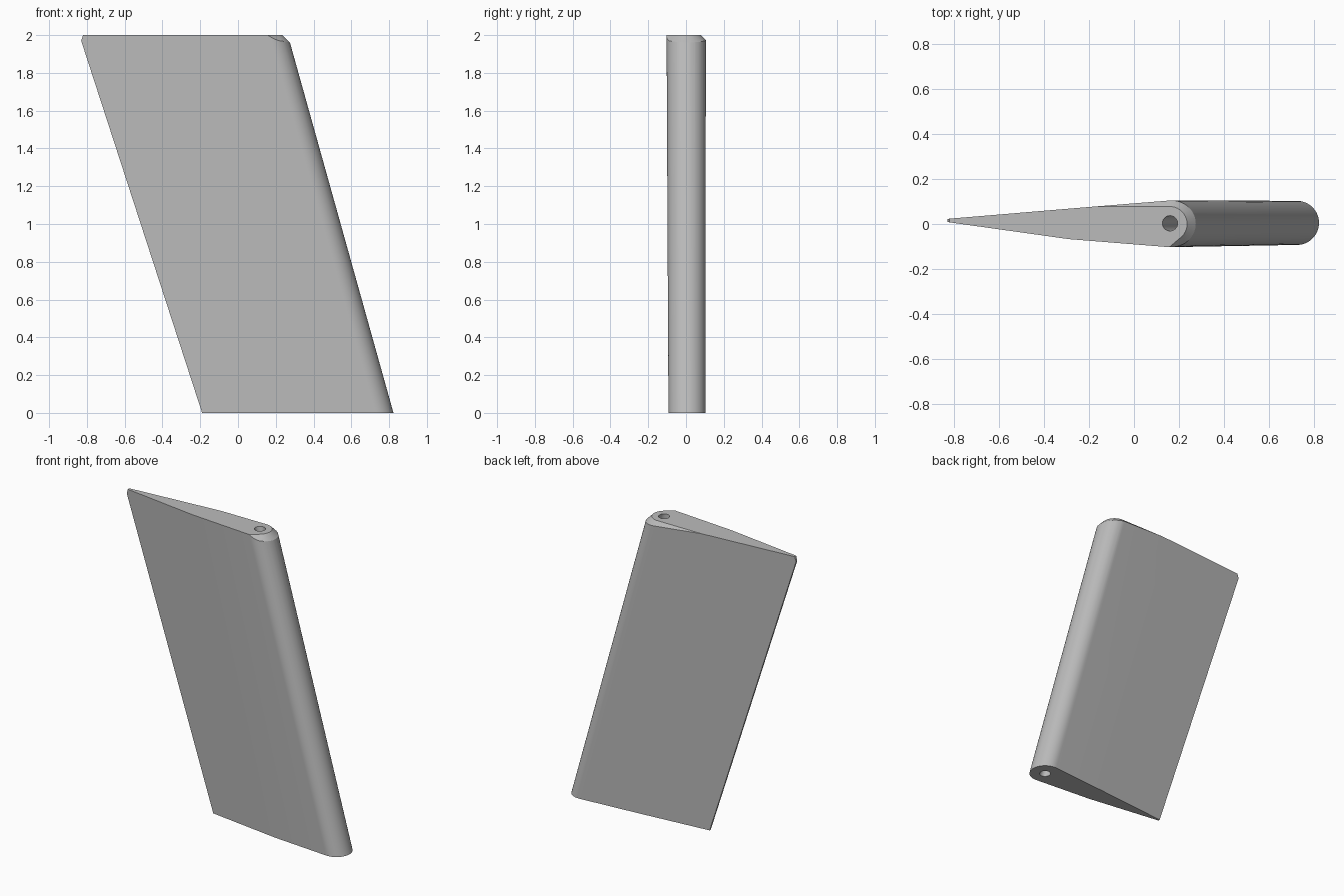
import bpy, bmesh, math
from mathutils import Vector

if "Cube" in bpy.data.objects:
    bpy.data.objects.remove(bpy.data.objects["Cube"])

grey = bpy.data.materials.new("plain grey")
grey.diffuse_color = (0.5, 0.5, 0.5, 1)
grey.use_nodes = True
grey.node_tree.nodes["Principled BSDF"].inputs["Base Color"].default_value = grey.diffuse_color


def section(tail_x, cx, cy, r, z):
    """Tapered section: thin tail, slightly bulged flanks, round leading edge."""
    mid = cx - 0.45 * (cx - tail_x)
    pts = [(tail_x, 0.010), (mid, cy - 0.55 * r - 0.011)]
    steps = 28
    for i in range(steps + 1):
        a = math.radians(-96 + 192 * i / steps)
        pts.append((cx + r * math.cos(a), cy + r * math.sin(a)))
    pts += [(mid, cy + 0.55 * r + 0.010), (tail_x, 0.022)]
    return [Vector((x, y, z)) for x, y in pts]


def add_object(name, bm):
    bmesh.ops.recalc_face_normals(bm, faces=bm.faces)
    me = bpy.data.meshes.new(name)
    bm.to_mesh(me)
    bm.free()
    me.materials.append(grey)
    ob = bpy.data.objects.new(name, me)
    bpy.context.collection.objects.link(ob)
    return ob


def loft(bm, low, high):
    a = [bm.verts.new(p) for p in low]
    b = [bm.verts.new(p) for p in high]
    n = len(a)
    for i in range(n):
        j = (i + 1) % n
        bm.faces.new((a[i], a[j], b[j], b[i]))
    bm.faces.new(a[::-1])
    bm.faces.new(b)


def trim(bm, point, normal):
    """Cut away everything beyond a plane and cap the opening."""
    geom = bm.verts[:] + bm.edges[:] + bm.faces[:]
    bmesh.ops.bisect_plane(bm, geom=geom, dist=1e-6, plane_co=point,
                           plane_no=normal, clear_outer=True)
    edges = [e for e in bm.edges if e.is_boundary]
    if edges:
        bmesh.ops.holes_fill(bm, edges=edges, sides=0)


# Swept blade
bm = bmesh.new()
loft(bm, section(-0.19, 0.725, 0.005, 0.098, 0), section(-0.84, 0.16, 0.001, 0.104, 2))

# Clipped rear tip and bevelled top rim around the leading edge
trim(bm, Vector((-0.83, 0, 1.97)), Vector((-0.95, 0, 0.32)))
for deg in range(90, -51, -10):
    n = Vector((math.cos(math.radians(deg)), math.sin(math.radians(deg)), 0))
    trim(bm, Vector((0.158, 0, 2)) + n * 0.078, (n + Vector((0, 0, 1))).normalized())
blade = add_object("blade", bm)

# Pivot bore following the leading edge
bm = bmesh.new()


def ring(z):
    cx = 0.725 - 0.2825 * z
    return [Vector((cx + 0.034 * math.cos(t), 0.003 + 0.034 * math.sin(t), z))
            for t in (2 * math.pi * i / 24 for i in range(24))]


loft(bm, ring(-0.1), ring(2.1))
bore = add_object("bore_cutter", bm)
bore.hide_render = True
bore.hide_viewport = True

mod = blade.modifiers.new("bore", 'BOOLEAN')
mod.operation = 'DIFFERENCE'
mod.solver = 'EXACT'
mod.object = bore

bpy.context.view_layer.objects.active = blade
blade.select_set(True)
bpy.ops.object.modifier_apply(modifier="bore")
bpy.ops.object.shade_smooth_by_angle(angle=math.radians(25))
